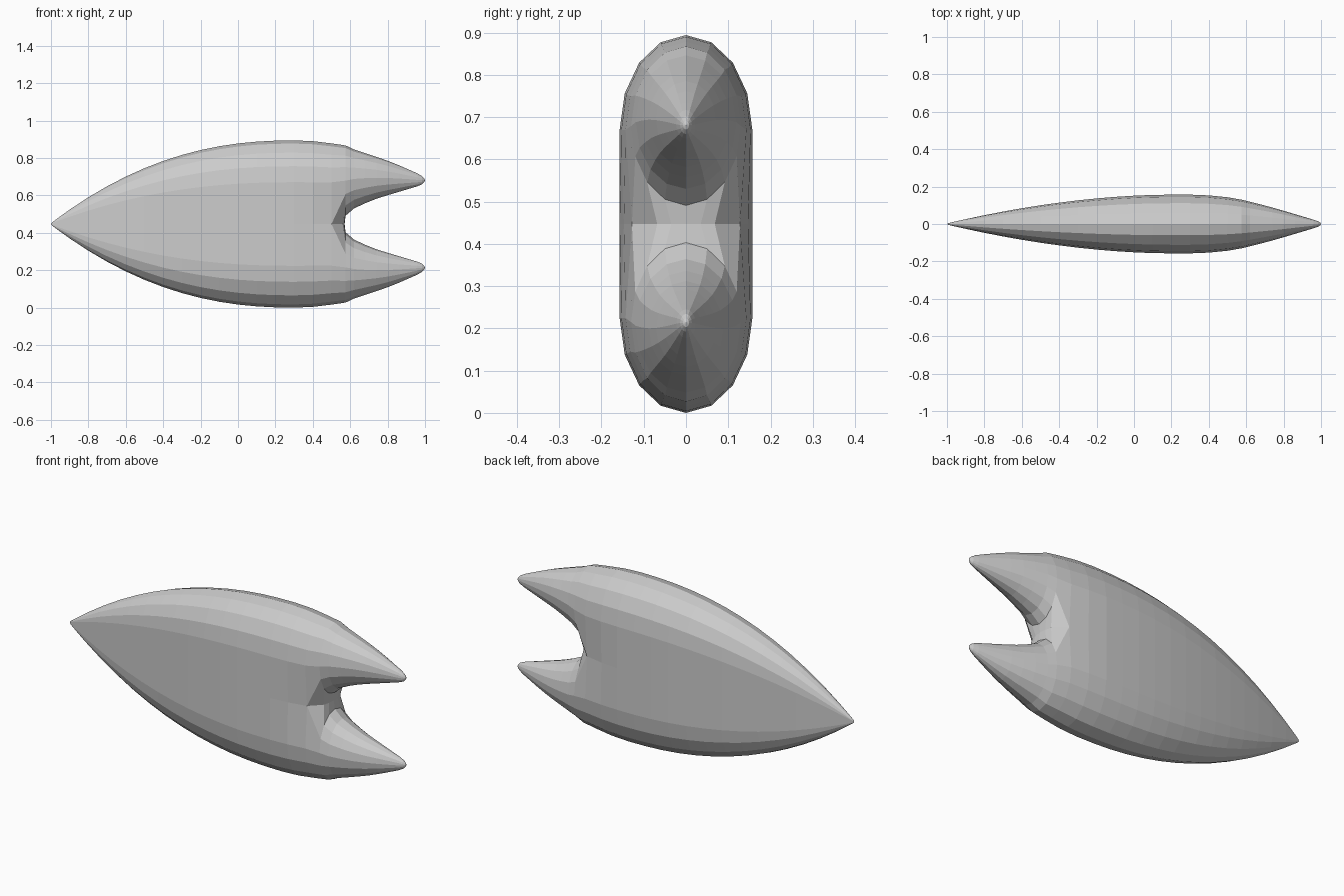
import bpy, bmesh, math

if "Cube" in bpy.data.objects:
    bpy.data.objects.remove(bpy.data.objects["Cube"])

CZ = 0.447          # height of the symmetry plane
N = 16              # sides of each lobe

grey = bpy.data.materials.new("plain grey")
grey.diffuse_color = (0.6, 0.6, 0.6, 1)
grey.use_nodes = True
grey.node_tree.nodes["Principled BSDF"].inputs["Base Color"].default_value = grey.diffuse_color

bm = bmesh.new()


def lobe_point(i, x, c, rz, ry):
    a = 2 * math.pi * i / N
    return bm.verts.new((x, ry * math.sin(a), c + rz * math.cos(a)))


def wall_ring(x, c, rz, ry, mid):
    """Outer half of the lobe plus the two wall points on the symmetry plane."""
    ring = {i % N: lobe_point(i, x, c, rz, ry) for i in range(12, 21)}
    ring[5] = bm.verts.new((x, mid, 0))
    ring[11] = bm.verts.new((x, -mid, 0))
    return ring


def bridge(a, b, indices):
    for i in indices:
        j = (i + 1) % N
        bm.faces.new((a[i], a[j], b[j], b[i]))


OPEN = [i % N for i in range(11, 21)]

# pointed body, growing from the nose to the widest section
rings = []
stations = [-0.993, -0.97] + [-0.9 + 0.1 * k for k in range(13)]
for x in stations:
    u = min((x + 1) / 1.3, 1)
    v = min((x + 1) / 1.2, 1)
    H = 0.004 + 0.443 * (1 - (1 - u) ** 2.25)
    Y = 0.003 + 0.154 * (1 - (1 - v) ** 1.85)
    rings.append(wall_ring(x, H / 2, H / 2, Y, Y))
rings.append(wall_ring(0.4, 0.223, 0.22, 0.153, 0.147))
rings.append(wall_ring(0.5, 0.223, 0.208, 0.143, 0.128))
for a, b in zip(rings, rings[1:]):
    bridge(a, b, OPEN)
nose = bm.verts.new((-1, 0, 0))
for i in OPEN:
    bm.faces.new((nose, rings[0][(i + 1) % N], rings[0][i]))

# notch floor between the prongs
last = rings[-1]
for i, (x, y) in zip(range(6, 11), [(0.56, 0.068), (0.567, 0.035), (0.57, 0),
                                    (0.567, -0.035), (0.56, -0.068)]):
    last[i] = bm.verts.new((x, y, 0))

# upper prong: x, centre, half height, half thickness
for x, c, rz, ry in [(0.575, 0.232, 0.188, 0.130), (0.62, 0.241, 0.158, 0.119),
                     (0.68, 0.245, 0.134, 0.104), (0.74, 0.247, 0.112, 0.088),
                     (0.80, 0.246, 0.092, 0.071), (0.86, 0.243, 0.071, 0.053),
                     (0.92, 0.239, 0.049, 0.035), (0.96, 0.236, 0.034, 0.023),
                     (0.985, 0.234, 0.021, 0.014), (0.996, 0.234, 0.010, 0.007)]:
    ring = {i: lobe_point(i, x, c, rz, ry) for i in range(N)}
    bridge(last, ring, range(N))
    last = ring
tip = bm.verts.new((1, 0, 0.234))
for i in range(N):
    bm.faces.new((last[i], last[(i + 1) % N], tip))

# mirror to make the lower half
bmesh.ops.mirror(bm, geom=bm.verts[:] + bm.edges[:] + bm.faces[:],
                 axis='Z', merge_dist=0.0001)
bmesh.ops.remove_doubles(bm, verts=bm.verts[:], dist=0.0001)
bmesh.ops.recalc_face_normals(bm, faces=bm.faces[:])

mesh = bpy.data.meshes.new("forked_body")
bm.to_mesh(mesh)
bm.free()
mesh.materials.append(grey)
body = bpy.data.objects.new("forked_body", mesh)
body.location.z = CZ
bpy.context.collection.objects.link(body)
